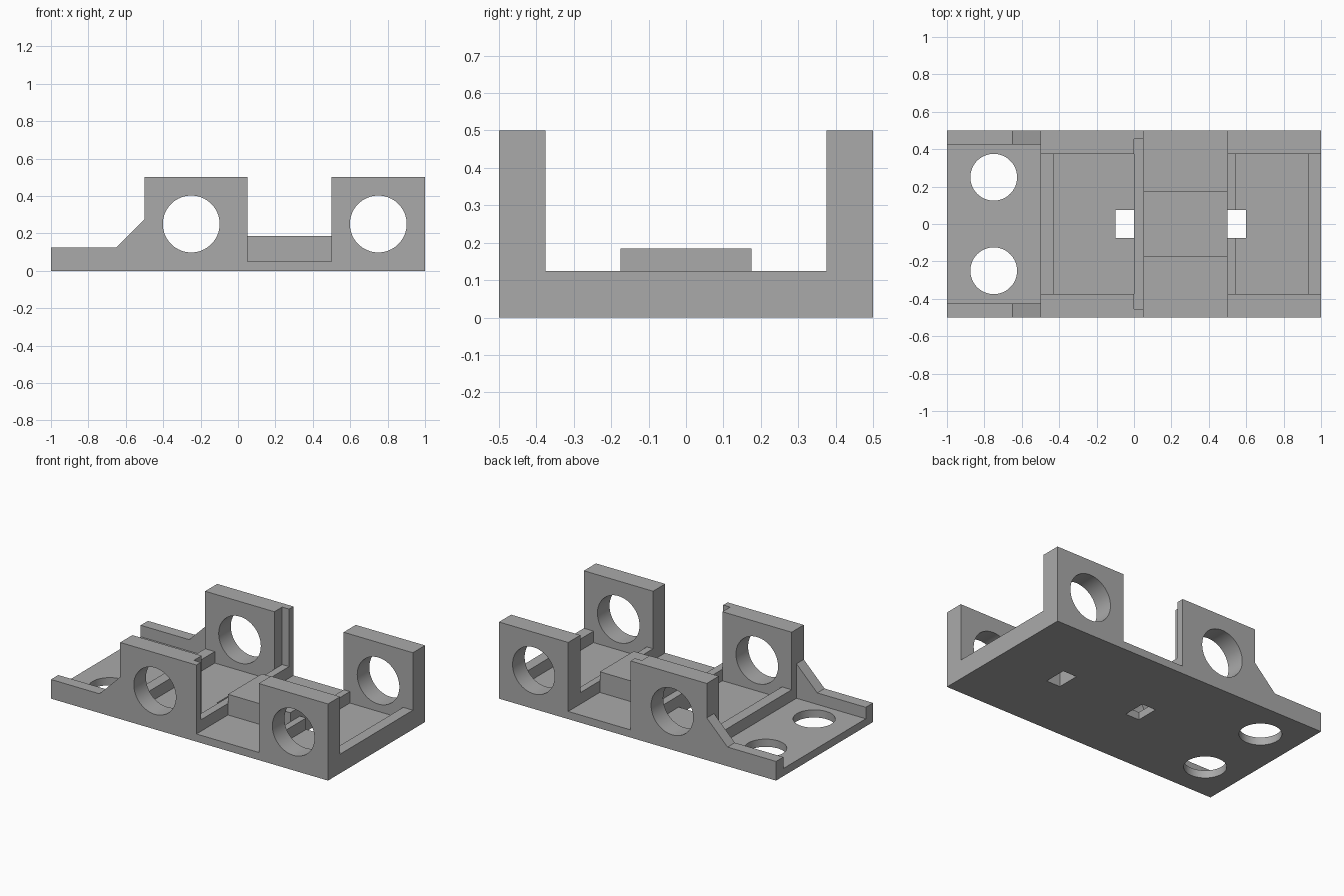
import bpy
import bmesh
from math import radians
from mathutils import Vector

old = bpy.data.objects.get("Cube")
if old:
    bpy.data.objects.remove(old, do_unlink=True)

FLOOR, RIB, FAR = 0.05, 0.125, 1.5


def prism(name, outline, direction):
    """Solid made by extruding a closed outline along a direction."""
    bm = bmesh.new()
    face = bm.faces.new([bm.verts.new(p) for p in outline])
    new = bmesh.ops.extrude_face_region(bm, geom=[face])["geom"]
    verts = [g for g in new if isinstance(g, bmesh.types.BMVert)]
    bmesh.ops.translate(bm, verts=verts, vec=Vector(direction))
    bmesh.ops.recalc_face_normals(bm, faces=bm.faces)
    mesh = bpy.data.meshes.new(name)
    bm.to_mesh(mesh)
    bm.free()
    obj = bpy.data.objects.new(name, mesh)
    bpy.context.scene.collection.objects.link(obj)
    return obj


def box(name, x0, x1, half_y, z0):
    """Cutter open to the top, centred across the width."""
    outline = [(x0, -half_y, z0), (x1, -half_y, z0), (x1, half_y, z0), (x0, half_y, z0)]
    return prism(name, outline, (0, 0, FAR))


def cylinder(name, location, radius, depth, tilt=0):
    bpy.ops.mesh.primitive_cylinder_add(vertices=64, radius=radius, depth=depth,
                                        location=location, rotation=(tilt, 0, 0))
    bpy.context.object.name = name
    return bpy.context.object


# Full-width body from the side silhouette
side = [(-1, 0), (1, 0), (1, 0.5), (-0.5, 0.5), (-0.5, 0.275), (-0.65, RIB), (-1, RIB)]
body = prism("mounting_bracket", [(x, -0.5, z) for x, z in side], (0, 1, 0))

# Gap between the upright pairs, leaving the raised centre block
saddle = [(-FAR, FLOOR), (-0.175, FLOOR), (-0.175, 0.185), (0.175, 0.185),
          (0.175, FLOOR), (FAR, FLOOR), (FAR, FAR), (-FAR, FAR)]
cutters = [prism("gap_cutter", [(0.05, y, z) for y, z in saddle], (0.45, 0, 0))]

# Channels between uprights, floor pockets, end tray and wall notch
cutters += [
    box("tray_cutter", -FAR, -0.5, 0.425, FLOOR),
    box("channel_cutter", -0.5, 0.05, 0.375, RIB),
    box("end_channel_cutter", 0.5, FAR, 0.375, RIB),
    box("notch_cutter", 0, 0.05, 0.455, RIB),
    box("pocket_cutter", -0.43, 0, 0.375, FLOOR),
    box("end_pocket_cutter", 0.545, 0.93, 0.375, FLOOR),
]

# Strap slots through the floor
for x in (-0.1, 0.5):
    cutters.append(box("slot_cutter", x, x + 0.1, 0.075, -0.5))

# Round holes across the uprights and down through the tray
for x in (-0.25, 0.75):
    cutters.append(cylinder("upright_hole_cutter", (x, 0, 0.25), 0.152, 2, radians(90)))
for y in (-0.25, 0.25):
    cutters.append(cylinder("tray_hole_cutter", (-0.75, y, 0), 0.125, 1))

bpy.ops.object.select_all(action="DESELECT")
body.select_set(True)
bpy.context.view_layer.objects.active = body
for cutter in cutters:
    cutter.hide_render = True
    mod = body.modifiers.new("cut", "BOOLEAN")
    mod.operation = "DIFFERENCE"
    mod.solver = "EXACT"
    mod.object = cutter
    bpy.ops.object.modifier_apply(modifier=mod.name)
    bpy.data.objects.remove(cutter, do_unlink=True)

# Single grey finish
grey = bpy.data.materials.new("plain_grey")
grey.use_nodes = True
grey.diffuse_color = (0.4, 0.4, 0.4, 1)
grey.node_tree.nodes["Principled BSDF"].inputs["Base Color"].default_value = (0.4, 0.4, 0.4, 1)
body.data.materials.clear()
body.data.materials.append(grey)
for face in body.data.polygons:
    face.material_index = 0
bpy.ops.object.shade_smooth_by_angle(angle=radians(30))
